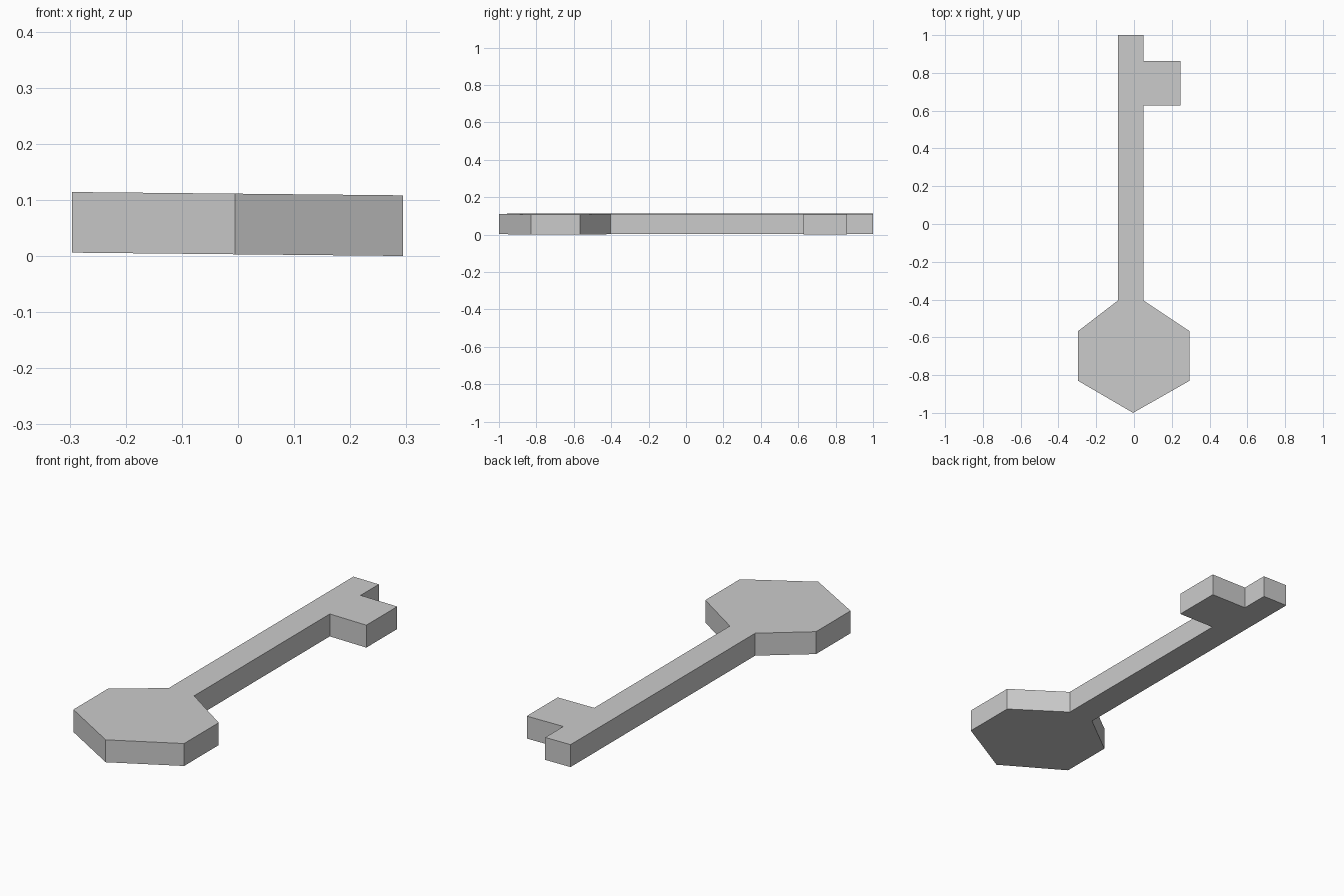
import bpy
import bmesh
from mathutils import Vector

cube = bpy.data.objects.get("Cube")
if cube:
    bpy.data.objects.remove(cube, do_unlink=True)

THICKNESS = 0.108
TILT = 0.01  # the key lies very slightly lower on its left

# Plain grey metal
grey = bpy.data.materials.new("grey_metal")
grey.use_nodes = True
colour = (0.6, 0.6, 0.6, 1.0)
grey.diffuse_color = colour
grey.node_tree.nodes["Principled BSDF"].inputs["Base Color"].default_value = colour

# Outline: hexagonal bow, then the shank with a single square tooth
bow = [(-0.085, -0.405), (-0.296, -0.567), (-0.296, -0.83),
       (-0.005, -1.0), (0.294, -0.83), (0.294, -0.567), (0.05, -0.405)]
tooth = [(0.05, 0.627), (0.245, 0.627), (0.245, 0.862), (0.05, 0.862)]
tip = [(0.05, 1.0), (-0.085, 1.0)]


def plate(name, outline, thickness):
    """Extrude a flat outline upward into a solid plate."""
    bm = bmesh.new()
    base = bm.faces.new([bm.verts.new((x, y, 0.003 - TILT * x)) for x, y in outline])
    top = bmesh.ops.extrude_face_region(bm, geom=[base], use_keep_orig=True)
    moved = [g for g in top["geom"] if isinstance(g, bmesh.types.BMVert)]
    bmesh.ops.translate(bm, verts=moved, vec=Vector((0, 0, thickness)))
    bmesh.ops.recalc_face_normals(bm, faces=bm.faces)
    mesh = bpy.data.meshes.new(name)
    bm.to_mesh(mesh)
    bm.free()
    mesh.materials.append(grey)
    obj = bpy.data.objects.new(name, mesh)
    bpy.context.collection.objects.link(obj)
    return obj


plate("key", bow + tooth + tip, THICKNESS)
